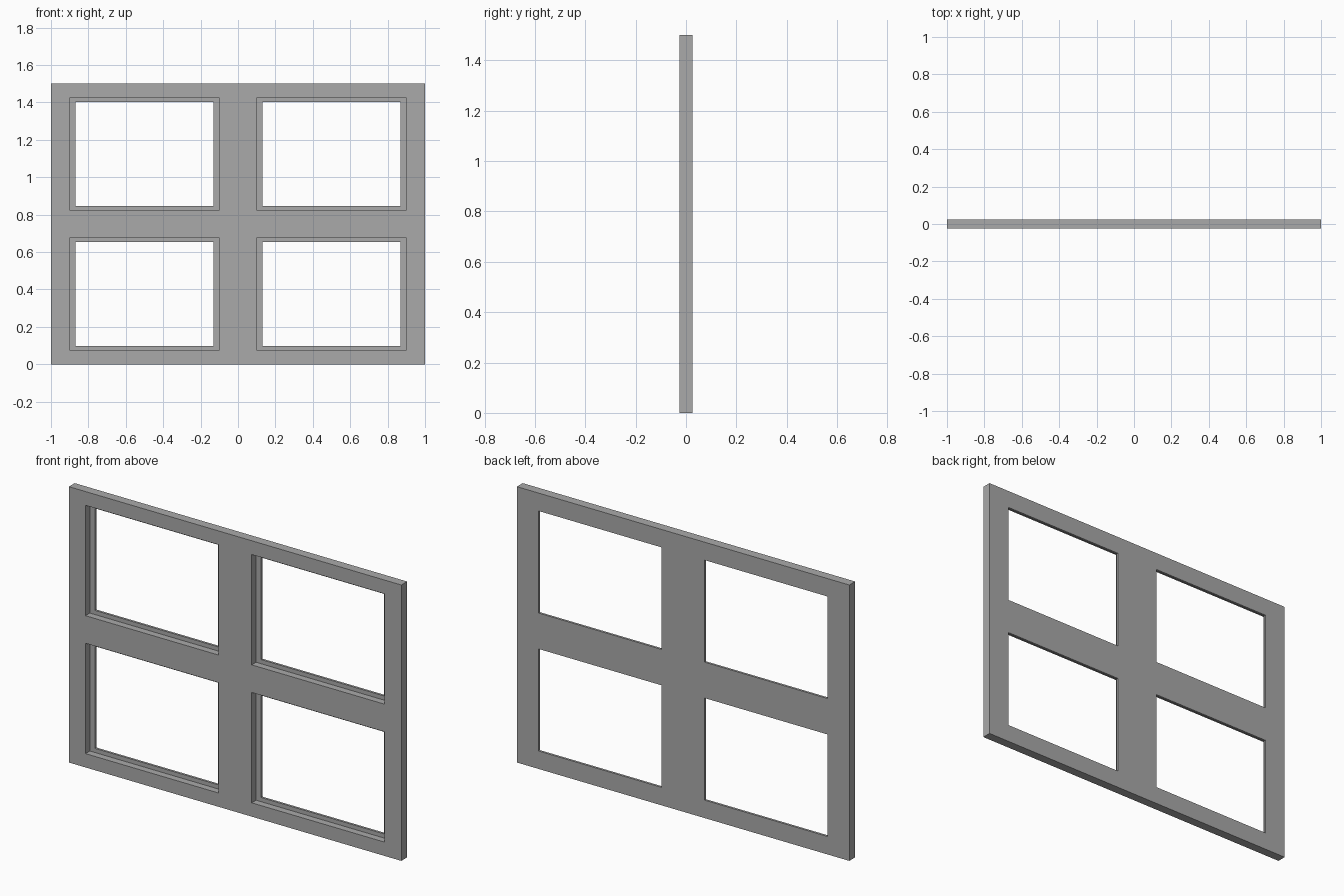
import bpy
import bmesh
from mathutils import Matrix, Vector

default = bpy.data.objects.get("Cube")
if default:
    bpy.data.objects.remove(default, do_unlink=True)

WIDTH, HEIGHT, DEPTH = 2.0, 1.5, 0.05
OPEN_W, OPEN_H = 0.8, 0.6
REBATE_DEPTH = 0.0375
INNER_SCALE = 0.925


def boxes(name, items):
    """One object made of axis-aligned boxes given as (centre, size)."""
    bm = bmesh.new()
    for centre, size in items:
        matrix = Matrix.Translation(centre) @ Matrix.Diagonal((*size, 1))
        bmesh.ops.create_cube(bm, size=1, matrix=matrix)
    mesh = bpy.data.meshes.new(name)
    bm.to_mesh(mesh)
    bm.free()
    obj = bpy.data.objects.new(name, mesh)
    bpy.context.collection.objects.link(obj)
    return obj


def cut(target, cutter):
    """Subtract the cutter, then discard it."""
    cutter.hide_render = True
    mod = target.modifiers.new("Cut", "BOOLEAN")
    mod.operation = "DIFFERENCE"
    mod.solver = "EXACT"
    mod.object = cutter
    bpy.context.view_layer.objects.active = target
    bpy.ops.object.modifier_apply(modifier=mod.name)
    bpy.data.objects.remove(cutter, do_unlink=True)


# Flat slab for the whole frame
frame = boxes("window_frame", [(Vector((0, 0, HEIGHT / 2)), (WIDTH, DEPTH, HEIGHT))])

# Four equal lights, centred in each quarter
centres = [Vector((sx * WIDTH / 4, 0, HEIGHT / 2 + sz * HEIGHT / 4))
           for sx in (-1, 1) for sz in (-1, 1)]

# Glazing rebates in the front face
front = Vector((0, -DEPTH / 2, 0))
cut(frame, boxes("rebate_cutter",
                 [(c + front, (OPEN_W, 2 * REBATE_DEPTH, OPEN_H)) for c in centres]))

# Smaller openings right through, leaving a thin lip at the back
cut(frame, boxes("opening_cutter",
                 [(c, (OPEN_W * INNER_SCALE, 4 * DEPTH, OPEN_H * INNER_SCALE))
                  for c in centres]))

# Single grey finish
grey = bpy.data.materials.new("grey")
grey.use_nodes = True
colour = (0.4, 0.4, 0.4, 1)
grey.diffuse_color = colour
for node in grey.node_tree.nodes:
    if node.type == "BSDF_PRINCIPLED":
        node.inputs["Base Color"].default_value = colour
frame.data.materials.clear()
frame.data.materials.append(grey)
for poly in frame.data.polygons:
    poly.material_index = 0
